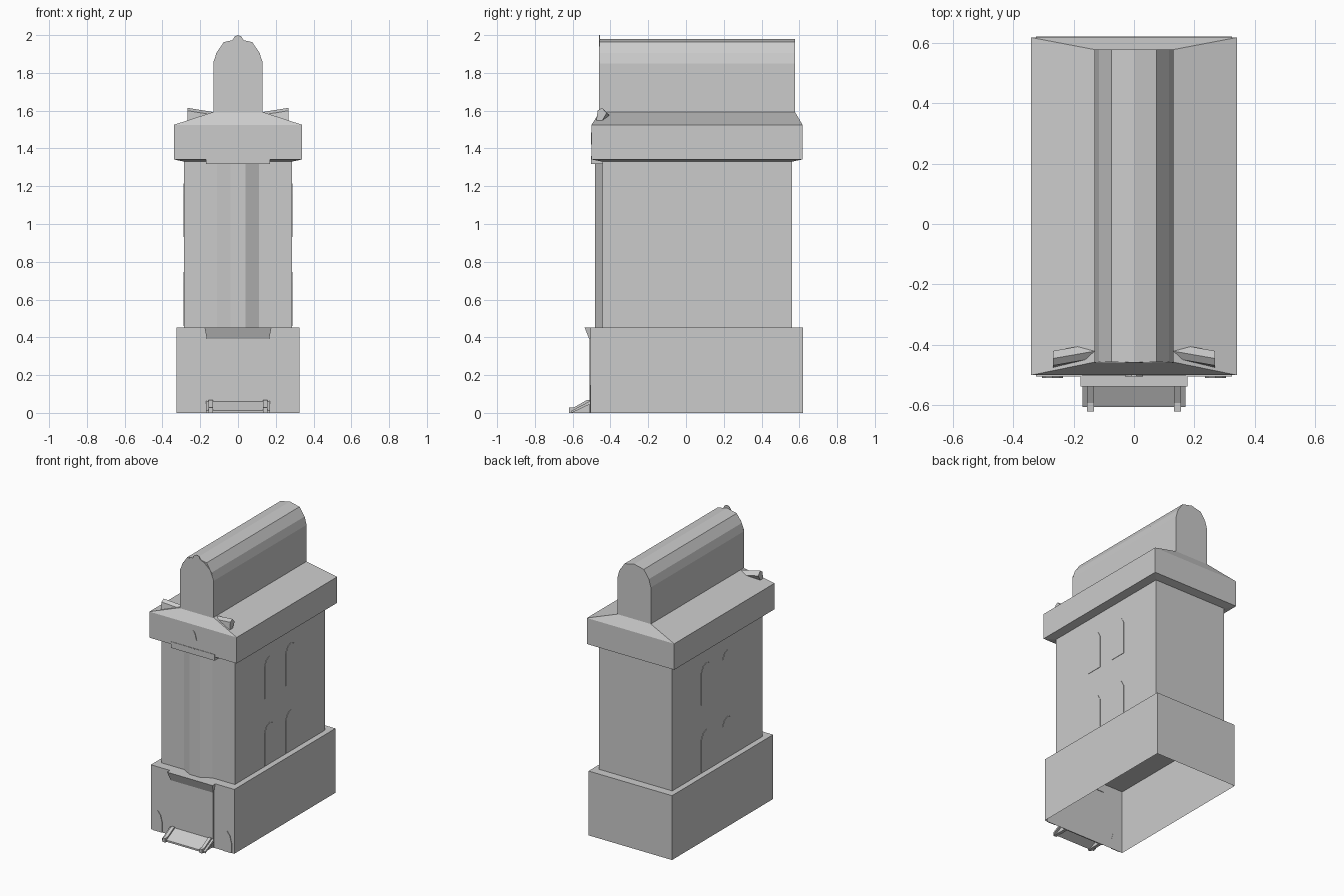
import bpy, bmesh, math
from mathutils import Vector

cube = bpy.data.objects.get("Cube")
if cube:
    bpy.data.objects.remove(cube, do_unlink=True)

stone = bpy.data.materials.new("grey_stone")
stone.use_nodes = True
stone.diffuse_color = (0.6, 0.6, 0.6, 1)
stone.node_tree.nodes["Principled BSDF"].inputs["Base Color"].default_value = (0.6, 0.6, 0.6, 1)


def finish(name, bm):
    bmesh.ops.recalc_face_normals(bm, faces=bm.faces)
    mesh = bpy.data.meshes.new(name)
    bm.to_mesh(mesh)
    bm.free()
    mesh.materials.append(stone)
    obj = bpy.data.objects.new(name, mesh)
    bpy.context.collection.objects.link(obj)
    return obj


def loft(name, rings, cap_start=True):
    """Skin equal-length rings of points and cap the ends."""
    bm = bmesh.new()
    loops = [[bm.verts.new(p) for p in ring] for ring in rings]
    n = len(loops[0])
    for a, b in zip(loops, loops[1:]):
        for i in range(n):
            j = (i + 1) % n
            bm.faces.new((a[i], a[j], b[j], b[i]))
    if cap_start:
        bm.faces.new(loops[0])
    bm.faces.new(loops[-1])
    return finish(name, bm)


def rect(half, front, back, z):
    return [(-half, front, z), (half, front, z), (half, back, z), (-half, back, z)]


def mirrored(right_half):
    """Full outline from a half outline listed bottom to top."""
    return right_half + [(-x, z) for x, z in reversed(right_half) if x > 0]


def along_y(name, outline, y0, y1):
    return loft(name, [[(x, y, z) for x, z in outline] for y in (y0, y1)])


def along_x(name, outline, x0, x1):
    return loft(name, [[(x, y, z) for y, z in outline] for x in (x0, x1)])


# Hollow base, open underneath
loft("base", [rect(0.325, -0.505, 0.62, z) for z in (0, 0.453)], cap_start=False)

# Main body with a faceted bay on the front
plan = [(0.285, 0.56), (-0.285, 0.56), (-0.285, -0.442), (-0.11, -0.442),
        (-0.04, -0.482), (0.04, -0.482), (0.11, -0.442), (0.285, -0.442)]
loft("body", [[(x, y, z) for x, y in plan] for z in (0.45, 1.34)])

# Overhanging cornice and hipped roof
loft("cornice_and_roof", [
    rect(0.285, -0.442, 0.56, 1.33),
    rect(0.34, -0.5, 0.617, 1.342),
    rect(0.34, -0.5, 0.617, 1.525),
    rect(0.13, -0.457, 0.577, 1.593)])
loft("cornice_bracket", [rect(0.17, -0.503, -0.44, z) for z in (1.317, 1.36)])

# Round-topped ridge block, with a thin crest plate on the front
vault = [(0.13, 1.57), (0.13, 1.85), (0.115, 1.905), (0.075, 1.963), (0, 1.98)]
along_y("ridge_block", mirrored(vault), -0.457, 0.577)
crest = [(0.13, 1.59), (0.13, 1.86), (0.105, 1.92), (0.06, 1.96),
         (0.03, 1.972), (0.018, 1.993), (0, 2.0)]
along_y("front_crest", mirrored(crest), -0.46, -0.456)

# Canopy, door panel and sloping doorstep
loft("canopy", [rect(0.165, -0.512, -0.5, 0.39), rect(0.177, -0.537, -0.5, 0.453)])
loft("door_panel", [rect(0.165, -0.511, -0.504, z) for z in (0, 0.4)])
along_x("doorstep", [(-0.605, 0), (-0.605, 0.012), (-0.51, 0.062), (-0.51, 0.045)], -0.17, 0.17)

# Front emblem on the cornice
along_y("emblem", mirrored([(0.03, 1.42), (0.018, 1.465), (0.008, 1.482), (0, 1.484)]), -0.504, -0.499)
loft("emblem_bar", [rect(0.016, -0.504, -0.499, z) for z in (1.355, 1.36)])

wing = [(-0.475, 1.545), (-0.468, 1.6), (-0.445, 1.615), (-0.42, 1.588), (-0.445, 1.545)]
for side, label in ((1, "left"), (-1, "right")):
    # Step rails and pointed niches beside the door
    rail = [(-0.62, 0), (-0.62, 0.028), (-0.592, 0.03), (-0.525, 0.068), (-0.51, 0.068), (-0.51, 0)]
    along_x(f"step_rail_{label}", rail, side * 0.133, side * 0.155)
    niche = mirrored([(0.035, 0), (0.035, 0.07), (0.022, 0.12), (0, 0.147)])
    along_y(f"niche_{label}", [(x + side * 0.27, z) for x, z in niche], -0.509, -0.504)

    # Flared arms at the front of the roof
    loft(f"roof_arm_{label}", [
        [(side * 0.12, y + 0.026, z - 0.024) for y, z in wing],
        [(side * 0.268, y, z) for y, z in wing]])

    # Two rows of arched side windows
    for row, z0 in enumerate((0.46, 0.93)):
        for col, yc in enumerate((-0.055, 0.18)):
            arch = mirrored([(0.058, 0), (0.058, 0.23), (0.035, 0.27), (0, 0.285)])
            along_x(f"window_{label}_{row}_{col}", [(y + yc, z + z0) for y, z in arch],
                    side * 0.284, side * 0.288)
